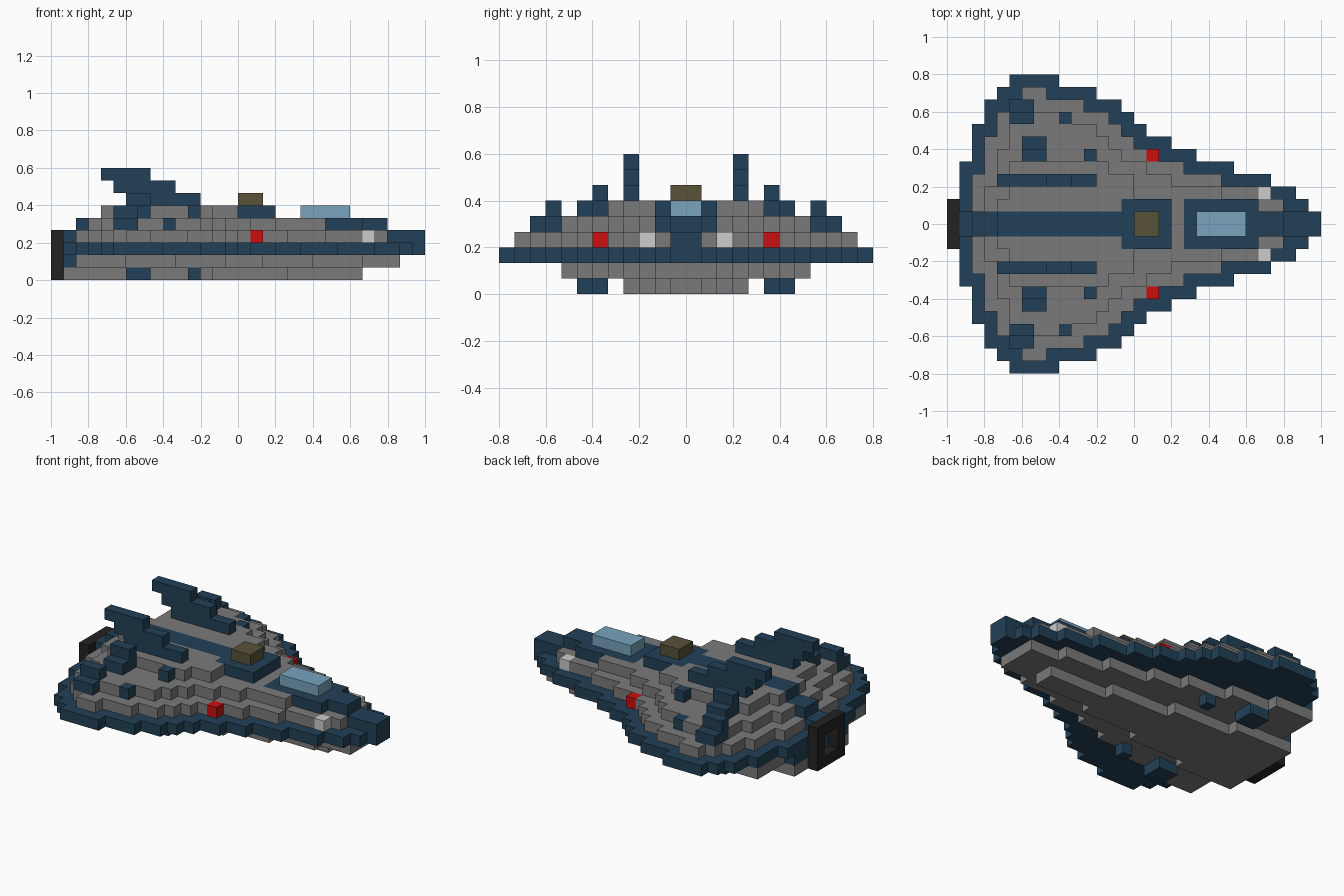
import bpy, bmesh
from mathutils import Vector

if "Cube" in bpy.data.objects:
    bpy.data.objects.remove(bpy.data.objects["Cube"])

U = 1 / 15  # one block; the ship is 30 x 24 x 9 blocks


def material(name, rgb):
    m = bpy.data.materials.new(name)
    lin = [(c / 255 / 12.92) if c < 11 else ((c / 255 + 0.055) / 1.055) ** 2.4 for c in rgb]
    m.diffuse_color = (*lin, 1)
    m.use_nodes = True
    m.node_tree.nodes["Principled BSDF"].inputs["Base Color"].default_value = m.diffuse_color
    return m


MATS = {
    "navy": material("navy", (34, 64, 87)),
    "grey": material("grey", (122, 122, 122)),
    "black": material("black", (34, 34, 34)),
    "glass": material("pale_blue_glass", (120, 163, 189)),
    "olive": material("olive", (88, 82, 56)),
    "red": material("red", (203, 14, 14)),
    "white": material("white", (204, 204, 204)),
}
cells = {}   # block position -> part name
colour = {}  # part name -> colour


def block(part, col, x, y, z):
    """Fill blocks over inclusive ranges x, y, z, mirrored across the centre line."""
    colour[part] = col
    for i in range(x[0], x[1] + 1):
        for j in range(y[0], y[1] + 1):
            for k in range(z[0], z[1] + 1):
                cells[(i, j, k)] = part
                cells[(i, -1 - j, k)] = part


def layer(part, col, z, widths):
    """Fill one layer from half widths per x column."""
    for i, w in widths.items():
        if w > 0:
            block(part, col, (i, i), (0, w - 1), (z, z))


def shrink(widths):
    """Step a layer outline inwards by one block."""
    return {i: min(widths.get(i + d, 0) for d in (-1, 0, 1)) - 1 for i in widths}


# Hull outline: (half width, number of columns), tail to nose
rim, i = {}, 0
for w, n in [(2, 1), (5, 1), (8, 1), (10, 1), (11, 1), (12, 4), (11, 3), (10, 2), (9, 1),
             (8, 1), (7, 2), (6, 2), (5, 3), (4, 3), (3, 2), (2, 1), (1, 1)]:
    for _ in range(n):
        rim[i] = w
        i += 1

# Belly: two tapering wedges
layer("keel", "grey", 0, {i: 4 - (i - 1) * 4 // 24 for i in range(1, 25)})
layer("lower_hull", "grey", 1, {i: 8 - (i - 2) * 7 // 26 for i in range(2, 28)})
block("tail_mount", "navy", (1, 1), (0, 3), (1, 1))

# Rim and stepped upper hull
layer("rim", "navy", 2, rim)
tier1 = shrink(rim)
tier2 = shrink(tier1)
tier2[21] = 3
tier3 = {i: min(w, 5) for i, w in shrink(tier2).items() if 4 <= i <= 14}
for k, t in enumerate((tier1, tier2, tier3)):
    layer("upper_hull", "grey", 3 + k, t)

# Navy spine stripe, nose and raised cockpit base
block("spine", "navy", (1, 1), (0, 0), (3, 3))
block("spine", "navy", (2, 3), (0, 0), (4, 4))
block("spine", "navy", (4, 13), (0, 0), (5, 5))
block("nose", "navy", (27, 29), (0, 0), (2, 3))
block("cockpit_base", "navy", (19, 24), (0, 1), (4, 4))
block("cockpit_base", "navy", (25, 26), (0, 0), (4, 4))
block("cockpit_window", "glass", (20, 23), (0, 0), (5, 5))
block("hatch_base", "navy", (14, 17), (0, 1), (5, 5))
block("hatch", "olive", (15, 16), (0, 0), (6, 6))

# Swept tail fins
for k, x in ((6, (6, 11)), (7, (5, 9)), (8, (4, 7))):
    block("tail_fins", "navy", x, (3, 3), (k, k))

# Thrusters on the wings, above and below
block("outer_thrusters", "navy", (5, 6), (8, 9), (4, 4))
block("outer_thrusters", "navy", (5, 6), (8, 8), (5, 5))
block("inner_thrusters", "navy", (6, 7), (5, 6), (5, 5))
block("inner_thrusters", "navy", (6, 7), (5, 5), (6, 6))
block("wing_studs", "navy", (9, 9), (8, 8), (4, 4))
block("wing_studs", "navy", (11, 11), (5, 5), (5, 5))
block("lower_thrusters", "navy", (6, 7), (5, 6), (0, 0))
block("lower_thrusters", "navy", (11, 11), (5, 5), (0, 0))

# Lights
block("side_lights", "red", (16, 16), (5, 5), (3, 3))
block("nose_lights", "white", (25, 25), (2, 2), (3, 3))

# Square engine ring at the tail
block("engine_ring", "black", (0, 0), (0, 1), (0, 3))
for j in (0, -1):
    for k in (1, 2):
        del cells[(0, j, k)]

# Build each part from its exposed block faces
for part in colour:
    bm = bmesh.new()
    for c, p in cells.items():
        if p != part:
            continue
        for axis in range(3):
            for s in (0, 1):
                nb = list(c)
                nb[axis] += 2 * s - 1
                if tuple(nb) in cells:
                    continue
                a, b = (axis + 1) % 3, (axis + 2) % 3
                vs = []
                for da, db in ((0, 0), (1, 0), (1, 1), (0, 1)):
                    v = Vector(c)
                    v[axis] += s
                    v[a] += da
                    v[b] += db
                    vs.append(bm.verts.new((v - Vector((15, 0, 0))) * U))
                bm.faces.new(vs if s else vs[::-1])
    bmesh.ops.remove_doubles(bm, verts=bm.verts, dist=0.001)
    me = bpy.data.meshes.new(part)
    bm.to_mesh(me)
    bm.free()
    me.materials.append(MATS[colour[part]])
    bpy.context.collection.objects.link(bpy.data.objects.new(part, me))
